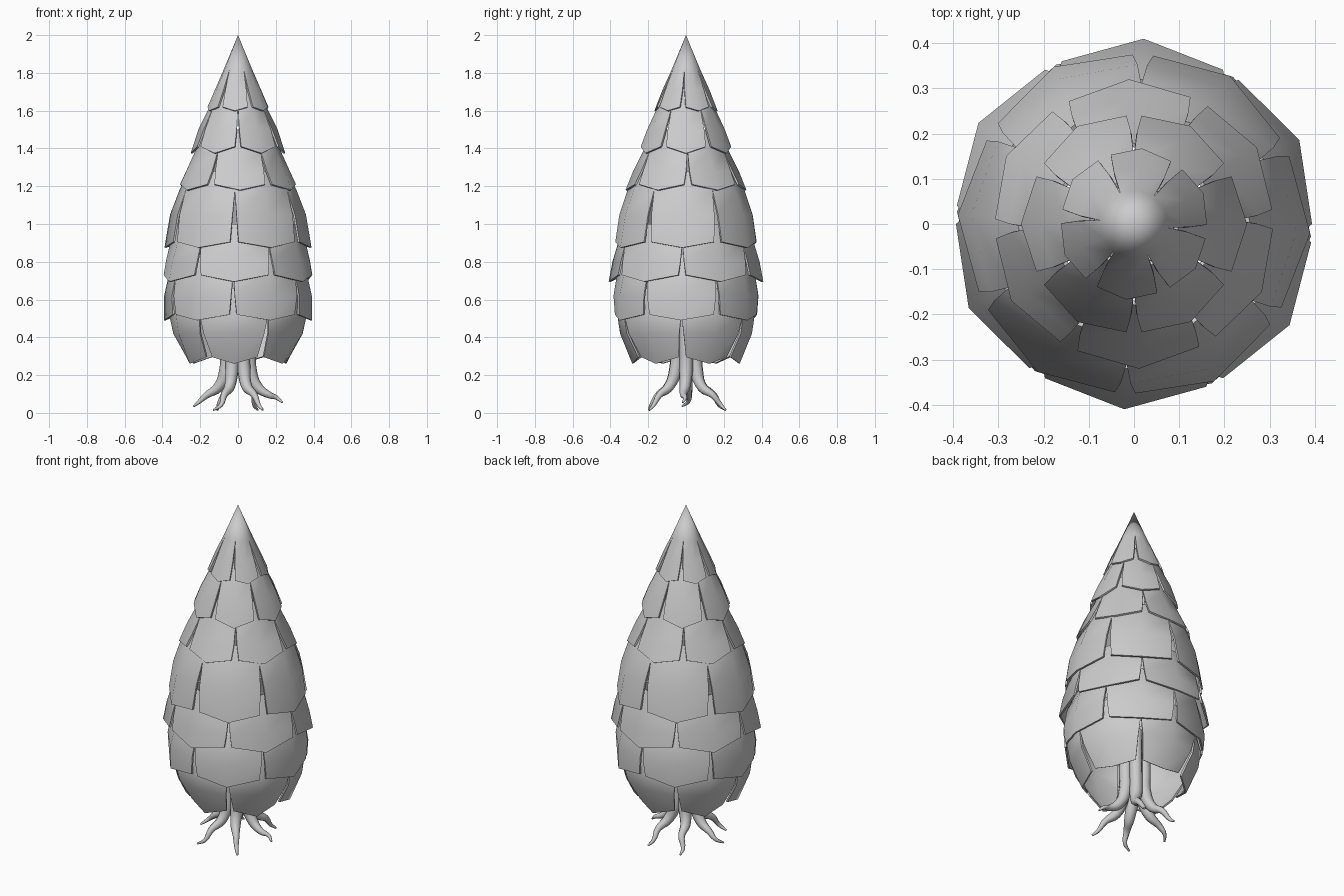
import bpy, bmesh, math, random

if "Cube" in bpy.data.objects:
    bpy.data.objects.remove(bpy.data.objects["Cube"])
random.seed(4)

# tier: (name, centre angle of first scale, tip drop, lowest half angle, [(radius, z) from top to bottom])
TIERS = [
    ("scales_top", 84, .02, 24.5, [(0, 2), (.075, 1.82), (.125, 1.71), (.168, 1.62)]),
    ("scales_2", 0, .035, 26, [(.10, 1.72), (.15, 1.62), (.21, 1.50), (.25, 1.41)]),
    ("scales_3", 92, .03, 26, [(.18, 1.50), (.225, 1.39), (.28, 1.28), (.32, 1.21)]),
    ("scales_4", -3, .03, 26.5, [(.26, 1.28), (.31, 1.18), (.36, 1.05), (.39, .905)]),
    ("scales_5", 87, .035, 27, [(.32, 1.00), (.36, .90), (.39, .80), (.41, .73)]),
    ("scales_6", -4, .03, 27, [(.32, .84), (.365, .74), (.392, .62), (.392, .52)]),
    ("scales_bottom", 86, .035, 26, [(.33, .66), (.365, .52), (.35, .42), (.285, .295)]),
]


def scale_tier(name, start, drop, half_low, profile):
    """Ring of six pentagonal scales, joined at the top and split below."""
    bm = bmesh.new()
    last = len(profile) - 1
    for k in range(6):
        mid = start + 60 * k
        rows = []
        for i, (r, z) in enumerate(profile):
            t = max(0, (i - 1) / (last - 1))
            half = 30 + (half_low - 30) * t
            row = []
            for s in (-1, 0, 1):
                a = math.radians(mid + s * half)
                rr = r * (1 - .04 * t * abs(s))
                zz = z - (drop if i == last and s == 0 else 0)
                row.append(bm.verts.new((rr * math.cos(a), rr * math.sin(a), zz)))
            rows.append(row)
        for i in range(last):
            for j in range(2):
                bm.faces.new((rows[i + 1][j], rows[i + 1][j + 1], rows[i][j + 1], rows[i][j]))
    bmesh.ops.remove_doubles(bm, verts=bm.verts, dist=.0005)
    me = bpy.data.meshes.new(name)
    bm.to_mesh(me)
    bm.free()
    ob = bpy.data.objects.new(name, me)
    bpy.context.collection.objects.link(ob)
    mod = ob.modifiers.new("thickness", 'SOLIDIFY')
    mod.thickness = .01
    mod.offset = -1
    bpy.ops.object.select_all(action='DESELECT')
    ob.select_set(True)
    bpy.context.view_layer.objects.active = ob
    bpy.ops.object.modifier_apply(modifier="thickness")
    bpy.ops.object.shade_smooth_by_angle(angle=math.radians(40))


def root(index):
    """Tapered root: vertical stem that bends outward to a thin tip."""
    path = [(.055, .60, .036), (.06, .36, .036), (.065, .22, .036),
            (.105, .135, .028), (.165, .095, .018), (.205, .04, .011), (.235, .015, .005)]
    cu = bpy.data.curves.new("root", 'CURVE')
    cu.dimensions = '3D'
    cu.bevel_depth = 1
    cu.bevel_resolution = 2
    cu.resolution_u = 4
    cu.use_fill_caps = True
    sp = cu.splines.new('BEZIER')
    sp.bezier_points.add(len(path) - 1)
    lift = .04 if index == 0 else .02 if index == 3 else 0
    for i, (bp, (r, z, w)) in enumerate(zip(sp.bezier_points, path)):
        wob = random.uniform(-6, 6) if i > 2 else 0
        a = math.radians(60 * index + wob)
        bp.co = (r * math.cos(a), r * math.sin(a), z + (lift if i > 4 else 0))
        bp.radius = w
        bp.handle_left_type = bp.handle_right_type = 'AUTO'
    ob = bpy.data.objects.new(f"root_{index + 1}", cu)
    bpy.context.collection.objects.link(ob)


# overlapping scale tiers
for tier in TIERS:
    scale_tier(*tier)

# roots under the body
for n in range(6):
    root(n)
